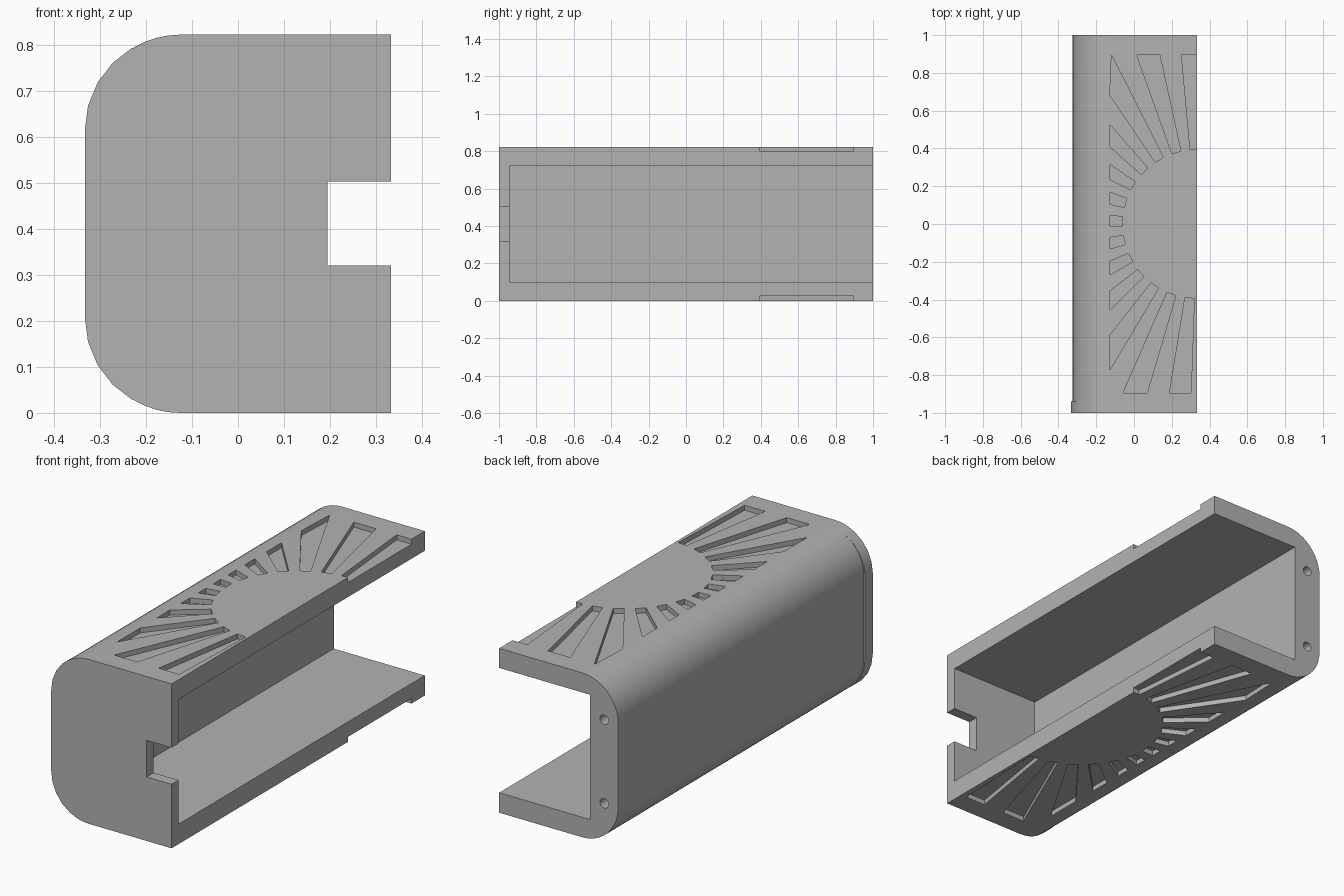
import bpy, bmesh
from math import radians, sin, cos, tan
from mathutils import Vector

if "Cube" in bpy.data.objects:
    bpy.data.objects.remove(bpy.data.objects["Cube"], do_unlink=True)

HALF_X, HEIGHT, HALF_Y = 0.333, 0.822, 1.0
LIP_BACK = -0.94
ARC_X = -0.125

grey = bpy.data.materials.new("plain grey")
grey.use_nodes = True
colour = (0.45, 0.45, 0.45, 1)
grey.diffuse_color = colour
grey.node_tree.nodes["Principled BSDF"].inputs["Base Color"].default_value = colour


def add_prism(bm, points, direction):
    """Extrude a closed outline along a vector."""
    bottom = bm.faces.new([bm.verts.new(p) for p in points])
    result = bmesh.ops.extrude_face_region(bm, geom=[bottom], use_keep_orig=True)
    moved = [v for v in result["geom"] if isinstance(v, bmesh.types.BMVert)]
    bmesh.ops.translate(bm, verts=moved, vec=direction)


def finish(bm, name):
    bmesh.ops.recalc_face_normals(bm, faces=bm.faces)
    mesh = bpy.data.meshes.new(name)
    bm.to_mesh(mesh)
    bm.free()
    mesh.materials.append(grey)
    obj = bpy.data.objects.new(name, mesh)
    bpy.context.collection.objects.link(obj)
    return obj


def prism(name, points, direction):
    bm = bmesh.new()
    add_prism(bm, points, direction)
    return finish(bm, name)


def box(name, low, high):
    x0, y0, z0 = low
    x1, y1, z1 = high
    outline = [(x0, y0, z0), (x1, y0, z0), (x1, y1, z0), (x0, y1, z0)]
    return prism(name, outline, (0, 0, z1 - z0))


def combine(target, tool, operation):
    mod = target.modifiers.new(tool.name, "BOOLEAN")
    mod.operation, mod.solver, mod.object = operation, "EXACT", tool
    bpy.context.view_layer.objects.active = target
    bpy.ops.object.modifier_apply(modifier=mod.name)
    bpy.data.objects.remove(tool, do_unlink=True)


def left_curve(radius, steps, sweep, y):
    """Rounded left side, from the bottom corner up to the top one."""
    upper = []
    for i in range(steps + 1):
        a = radians(sweep * i / steps)
        upper.append((ARC_X - radius * cos(a), y, HEIGHT - radius + radius * sin(a)))
    lower = [(x, y, HEIGHT - z) for x, y, z in reversed(upper)]
    return lower + upper


# Housing body: rounded on the left, square on the right
profile = left_curve(0.2, 12, 90, -HALF_Y)
profile += [(HALF_X, -HALF_Y, HEIGHT), (HALF_X, -HALF_Y, 0)]
housing = prism("housing", profile, (0, 2 * HALF_Y, 0))

# Raised lip around the left of the front end
lip = prism("front_lip", left_curve(0.208, 4, 60, -HALF_Y), (0, LIP_BACK + HALF_Y, 0))
combine(housing, lip, "UNION")

# Cavity, open at the right and back, and notch through the front wall
combine(housing, box("cavity", (-0.17, -0.945, 0.1), (0.5, 1.2, 0.724)), "DIFFERENCE")
combine(housing, box("notch", (0.195, -1.2, 0.32), (0.5, -0.9, 0.503)), "DIFFERENCE")

# Sunburst of shallow slots in the top and the bottom
DEPTH, INNER, SLOT_END = 0.025, 0.395, 0.895
slots = bmesh.new()
for k in range(-6, 7):
    ends = []
    for side in (-1, 1):
        a = radians(2 + 14.4 * k + 3.6 * side)
        ray = Vector((-cos(a), sin(a)))
        reach = SLOT_END / abs(ray.y)
        if ray.x < 0:
            reach = min(reach, (HALF_X + 0.128) / -ray.x)
        ends.append((ray * INNER, ray * reach))
    (in_a, out_a), (in_b, out_b) = ends
    for z in (-DEPTH, HEIGHT - DEPTH):
        outline = [(HALF_X + p.x, p.y, z) for p in (in_a, out_a, out_b, in_b)]
        add_prism(slots, outline, (0, 0, 2 * DEPTH))
combine(housing, finish(slots, "slots"), "DIFFERENCE")

# Screw holes in the back edge of the left wall
holes = bmesh.new()
for z in (0.202, HEIGHT - 0.202):
    ring = [(-0.248 + 0.024 * cos(radians(t)), 0.8, z + 0.024 * sin(radians(t)))
            for t in range(0, 360, 20)]
    add_prism(holes, ring, (0, 0.4, 0))
combine(housing, finish(holes, "screw_holes"), "DIFFERENCE")

# Smooth the rounded edges only
for obj in bpy.context.selected_objects:
    obj.select_set(False)
housing.select_set(True)
bpy.context.view_layer.objects.active = housing
bpy.ops.object.shade_smooth_by_angle(angle=radians(30))
